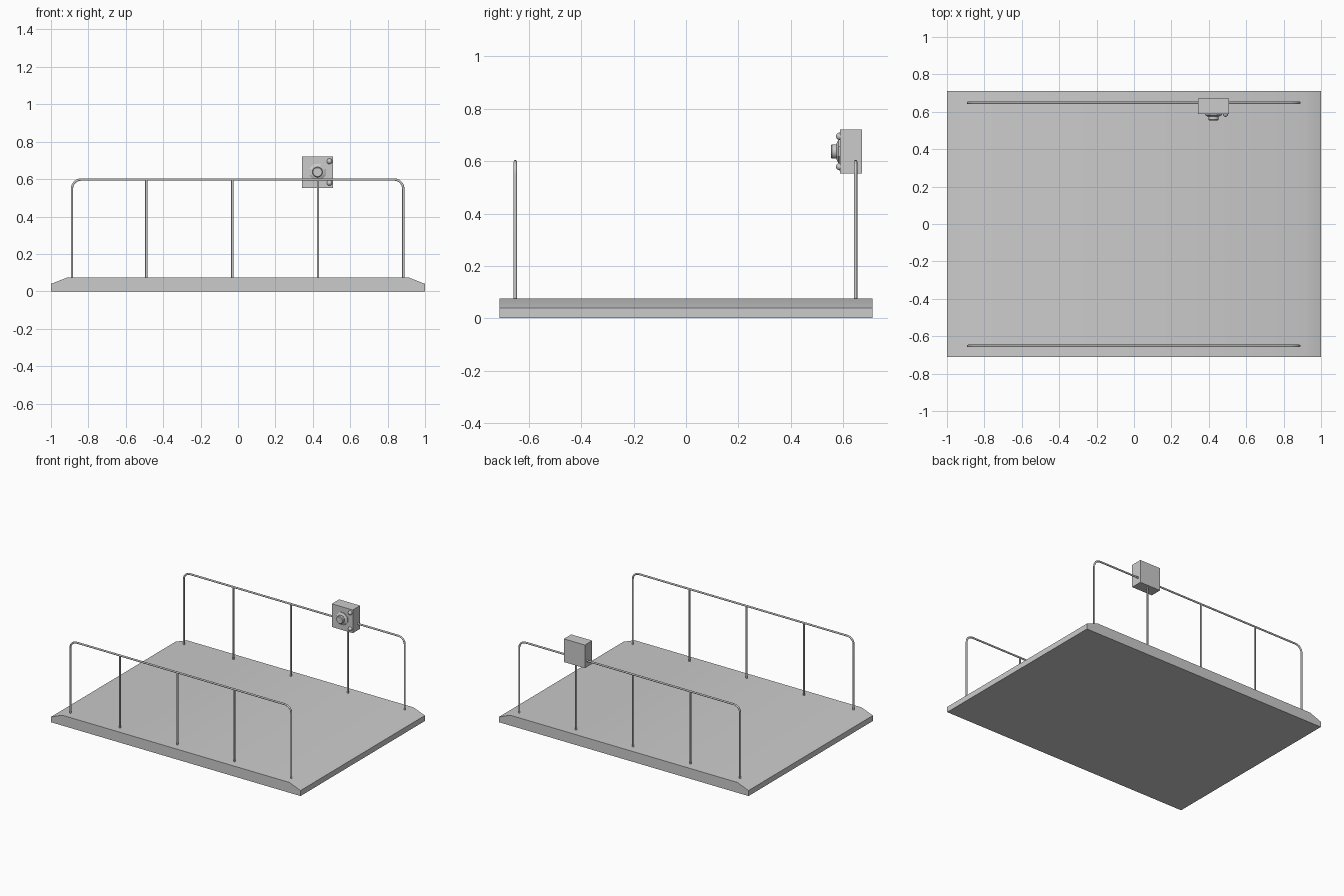
import bpy, bmesh, math
from mathutils import Vector, Matrix

if "Cube" in bpy.data.objects:
    bpy.data.objects.remove(bpy.data.objects["Cube"], do_unlink=True)

GREY = (0.6, 0.6, 0.6, 1)
mat = bpy.data.materials.new("light grey")
mat.use_nodes = True
mat.diffuse_color = GREY
mat.node_tree.nodes["Principled BSDF"].inputs["Base Color"].default_value = GREY


def finish(name, bm, smooth=None):
    """Turn a bmesh into a named grey object, optionally smooth by angle."""
    bmesh.ops.recalc_face_normals(bm, faces=bm.faces)
    mesh = bpy.data.meshes.new(name)
    bm.to_mesh(mesh)
    bm.free()
    mesh.materials.append(mat)
    obj = bpy.data.objects.new(name, mesh)
    bpy.context.collection.objects.link(obj)
    if smooth:
        bpy.ops.object.select_all(action="DESELECT")
        obj.select_set(True)
        bpy.context.view_layer.objects.active = obj
        bpy.ops.object.shade_smooth_by_angle(angle=math.radians(smooth))
    return obj


def tube(bm, path, radius, sides=10):
    """Sweep a circle along a path lying in an xz plane."""
    rings = []
    for i, p in enumerate(path):
        t = (path[min(i + 1, len(path) - 1)] - path[max(i - 1, 0)]).normalized()
        side = Vector((0, 1, 0))
        up = t.cross(side)
        rings.append([bm.verts.new(p + radius * (math.cos(a) * side + math.sin(a) * up))
                      for a in (math.tau * k / sides for k in range(sides))])
    for r, s in zip(rings, rings[1:]):
        for k in range(sides):
            n = (k + 1) % sides
            bm.faces.new((r[k], r[n], s[n], s[k]))
    bm.faces.new(rings[0])
    bm.faces.new(rings[-1])


def lathe_y(name, x, z, y, profile, sides, smooth=None):
    """Stack rings of (radius, distance toward the front) around a y axis."""
    bm = bmesh.new()
    rings = [[bm.verts.new((x + r * math.cos(a), y - d, z + r * math.sin(a)))
              for a in (math.tau * (k + 0.5) / sides for k in range(sides))]
             for r, d in profile]
    for r, s in zip(rings, rings[1:]):
        for k in range(sides):
            n = (k + 1) % sides
            bm.faces.new((r[k], r[n], s[n], s[k]))
    bm.faces.new(rings[0])
    bm.faces.new(rings[-1])
    return finish(name, bm, smooth)


# Deck with sloping ends
half = [(1, 0), (1, 0.04), (0.91, 0.075)]
outline = half + [(-x, z) for x, z in reversed(half)]
bm = bmesh.new()
face = bm.faces.new([bm.verts.new((x, -0.712, z)) for x, z in outline])
ext = bmesh.ops.extrude_face_region(bm, geom=[face])
bmesh.ops.translate(bm, vec=(0, 1.424, 0),
                    verts=[v for v in ext["geom"] if isinstance(v, bmesh.types.BMVert)])
finish("deck", bm, 30)

# Guard rails: a bent hoop and three inner posts on each long side
LEFT, RIGHT, TOP, BASE, BEND = -0.888, 0.884, 0.598, 0.07, 0.05
for name, y in (("front", -0.652), ("back", 0.648)):
    path = [Vector((LEFT, y, BASE))]
    for cx, start in ((LEFT + BEND, math.pi), (RIGHT - BEND, math.pi / 2)):
        for i in range(7):
            a = start - math.pi / 2 * i / 6
            path.append(Vector((cx + BEND * math.cos(a), y, TOP - BEND + BEND * math.sin(a))))
    path.append(Vector((RIGHT, y, BASE)))
    bm = bmesh.new()
    tube(bm, path, 0.0065)
    finish(name + "_rail", bm, 50)
    for i, x in enumerate((-0.49, -0.03, 0.428)):
        bm = bmesh.new()
        tube(bm, [Vector((x, y, BASE)), Vector((x, y, TOP))], 0.0065)
        finish(f"{name}_post_{i + 1}", bm, 50)

# Control box on the back rail
BX, BZ, FACE = 0.425, 0.637, 0.588
bm = bmesh.new()
bmesh.ops.create_cube(bm, size=1, matrix=Matrix.Translation((BX, 0.63, BZ))
                      @ Matrix.Diagonal((0.168, 0.084, 0.168, 1)))
finish("control_box", bm)

# Push button: faceted collar with a round knob
lathe_y("button_collar", BX, BZ, FACE, [(0.048, -0.003), (0.048, 0.006), (0.034, 0.013)], 8)
lathe_y("button_knob", BX, BZ, FACE, [(0.028, 0), (0.028, 0.03), (0.024, 0.034)], 16, 40)

# Small domed indicator lamps
for name, dz in (("upper", 0.058), ("lower", -0.058)):
    dome = [(0.015 * math.cos(a), 0.015 * math.sin(a)) for a in (0, 0.4, 0.8, 1.2, 1.5)]
    lathe_y(name + "_lamp", BX + 0.064, BZ + dz, FACE, dome, 12, 60)
